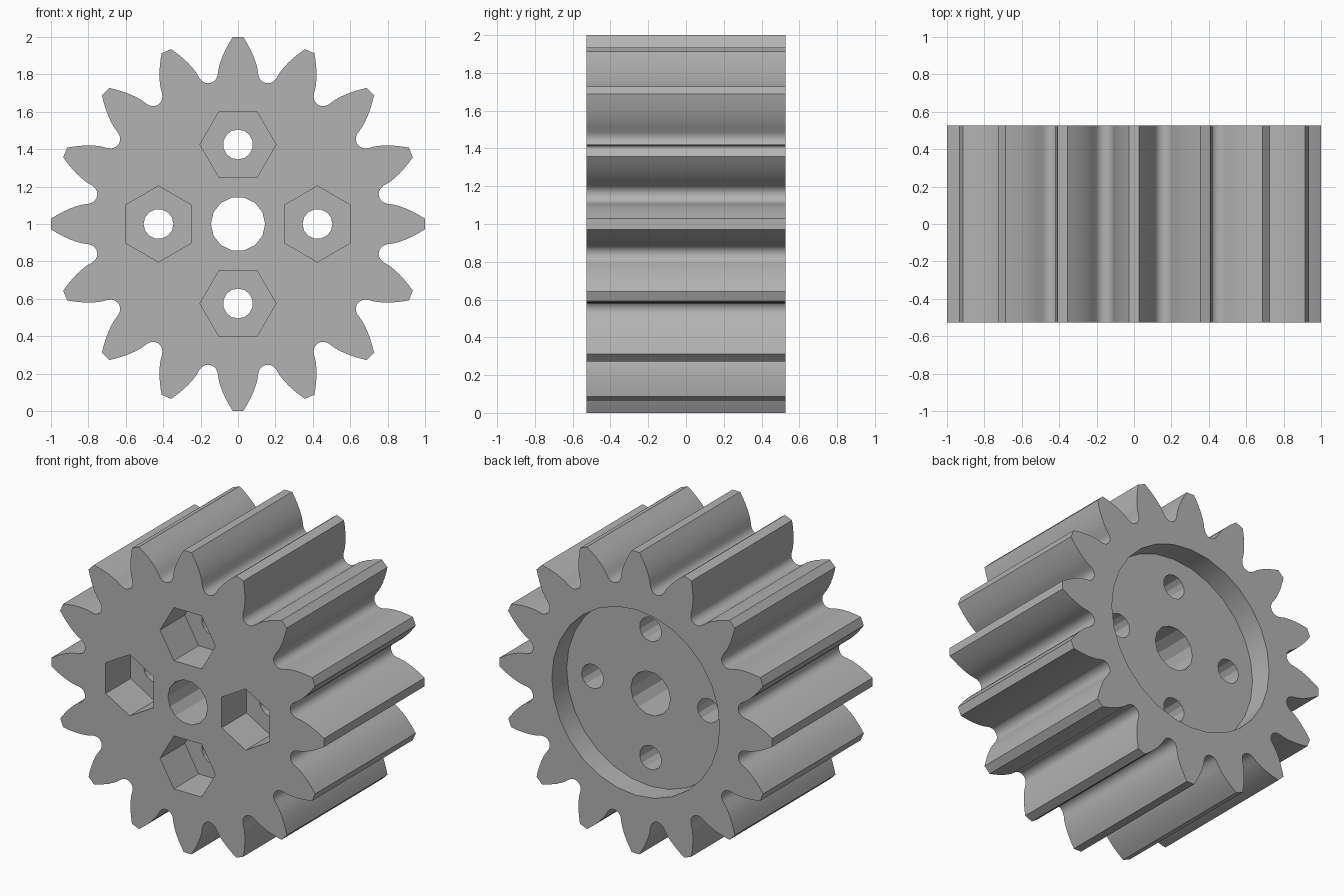
import bpy, bmesh
from math import sin, cos, pi, radians

cube = bpy.data.objects.get("Cube")
if cube:
    bpy.data.objects.remove(cube, do_unlink=True)

TEETH = 16
HALF = 0.527           # half the gear width
CENTRE_Z = 1.0
BOLT_RADIUS = 0.425
RECESS = 0.155
NUT_DEPTH = 0.26

grey = bpy.data.materials.new("plain grey")
grey.use_nodes = True
colour = (0.45, 0.45, 0.45, 1)
grey.diffuse_color = colour
grey.node_tree.nodes["Principled BSDF"].inputs["Base Color"].default_value = colour


def prism(name, outline, y0, y1):
    """Extrude a closed (x, z) outline from y0 to y1."""
    bm = bmesh.new()
    base = bm.faces.new([bm.verts.new((x, y0, z + CENTRE_Z)) for x, z in outline])
    new = bmesh.ops.extrude_face_region(bm, geom=[base])["geom"]
    bmesh.ops.translate(bm, vec=(0, y1 - y0, 0),
                        verts=[v for v in new if isinstance(v, bmesh.types.BMVert)])
    bmesh.ops.recalc_face_normals(bm, faces=bm.faces)
    mesh = bpy.data.meshes.new(name)
    bm.to_mesh(mesh)
    bm.free()
    mesh.materials.append(grey)
    obj = bpy.data.objects.new(name, mesh)
    bpy.context.collection.objects.link(obj)
    return obj


def ring(radius, sides, cx=0.0, cz=0.0, turn=0.0):
    return [(cx + radius * cos(turn + 2 * pi * i / sides),
             cz + radius * sin(turn + 2 * pi * i / sides)) for i in range(sides)]


def turned(point, angle):
    """Rotate an (x, z) point clockwise."""
    x, z = point
    return x * cos(angle) + z * sin(angle), z * cos(angle) - x * sin(angle)


# One tooth: curved flanks narrowing to a flat tip, then half a round root
half_pitch = pi / TEETH
flank = [(0.108 - 0.08 * (i / 6) ** 1.6, 0.8 + 0.2 * i / 6) for i in range(6, -1, -1)]
root = []
for i in range(1, 7):
    a = radians(195 + 75 * i / 6)
    root.append(turned((0.05 * cos(a), 0.818 + 0.05 * sin(a)), half_pitch))
right_side = flank + root
left_side = [(-x, z) for x, z in reversed(right_side[:-1])]
outline = [turned(p, 2 * half_pitch * k) for k in range(TEETH) for p in left_side + right_side]
gear = prism("gear_body", outline, -HALF, HALF)

# Cutters: rear recess, shaft bore, four bolt holes with hexagonal nut pockets
cutters = [prism("recess_cutter", ring(0.615, 28), HALF - RECESS, HALF + 0.1),
           prism("bore_cutter", ring(0.145, 14), -1, 1)]
for k in range(4):
    a = k * pi / 2
    cx, cz = BOLT_RADIUS * cos(a), BOLT_RADIUS * sin(a)
    cutters.append(prism("bolt_cutter", ring(0.08, 14, cx, cz, a), -1, 1))
    cutters.append(prism("nut_cutter", ring(0.203, 6, cx, cz, a + pi / 2),
                         -HALF - 0.1, -HALF + NUT_DEPTH))

bpy.ops.object.select_all(action="DESELECT")
bpy.context.view_layer.objects.active = gear
gear.select_set(True)
for cutter in cutters:
    cutter.hide_render = True
    cut = gear.modifiers.new("cut", "BOOLEAN")
    cut.operation = "DIFFERENCE"
    cut.solver = "EXACT"
    cut.object = cutter
    bpy.ops.object.modifier_apply(modifier=cut.name)
    bpy.data.objects.remove(cutter, do_unlink=True)

bpy.ops.object.shade_smooth_by_angle(angle=radians(24))
